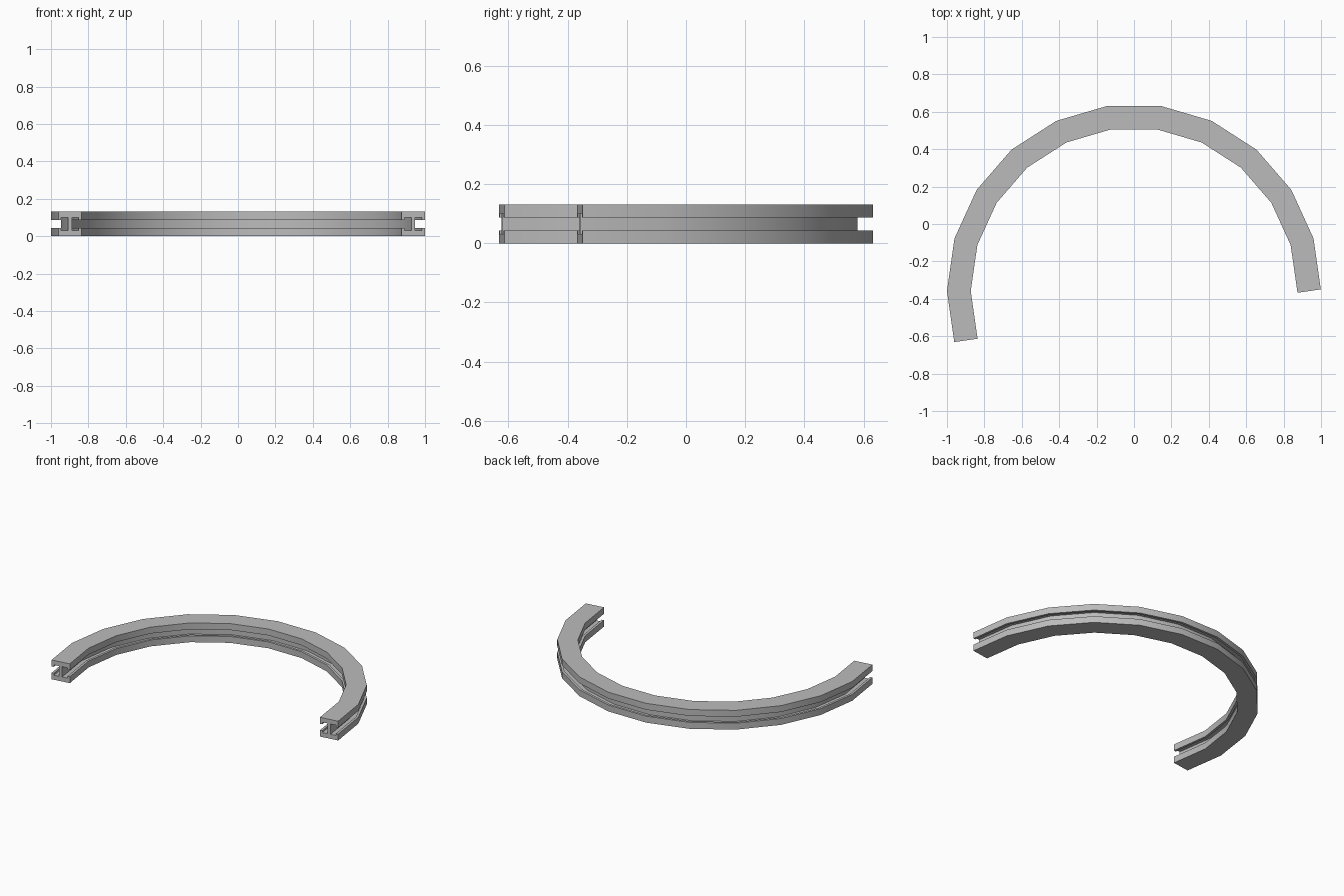
import bpy, bmesh, math
from mathutils import Vector

cube = bpy.data.objects.get("Cube")
if cube:
    bpy.data.objects.remove(cube, do_unlink=True)

# Grey metal
metal = bpy.data.materials.new("grey_metal")
metal.use_nodes = True
COLOUR = (0.5, 0.5, 0.5, 1)
metal.diffuse_color = COLOUR
metal.node_tree.nodes["Principled BSDF"].inputs["Base Color"].default_value = COLOUR

# Slotted rail section: (radial offset, height offset), mirrored from one quarter
HALF_W, HALF_H = 0.063, 0.0655
LIP, WEB, OPENING, CAVITY = 0.047, 0.01, 0.022, 0.035
quarter = [(HALF_W, HALF_H), (HALF_W, OPENING), (LIP, OPENING),
           (LIP, CAVITY), (WEB, CAVITY)]
right = quarter + [(u, -v) for u, v in reversed(quarter)]
section = right + [(-u, -v) for u, v in right]

# Bent path: regular polygon arc, one extra segment on the right-hand side
SIDES, RADIUS, CENTRE_Y = 22, 0.9365, -0.3585
step = 2 * math.pi / SIDES
SEGMENTS = 12
angles = [i * step for i in range(SEGMENTS + 1)]

bm = bmesh.new()
rings = []
for i, a in enumerate(angles):
    centre = Vector((RADIUS * math.cos(a), CENTRE_Y + RADIUS * math.sin(a), HALF_H))
    # Mitred at the joints, cut square at both ends
    tilt = step / 2 if i == 0 else -step / 2 if i == SEGMENTS else 0
    stretch = 1 if tilt else 1 / math.cos(step / 2)
    out = Vector((math.cos(a + tilt), math.sin(a + tilt), 0)) * stretch
    rings.append([bm.verts.new(centre + out * u + Vector((0, 0, v)))
                  for u, v in section])

# Walls between rings, and the two end caps
count = len(section)
for near, far in zip(rings, rings[1:]):
    for j in range(count):
        k = (j + 1) % count
        bm.faces.new((near[j], near[k], far[k], far[j]))
bm.faces.new(rings[0])
bm.faces.new(rings[-1])
bmesh.ops.recalc_face_normals(bm, faces=bm.faces)

mesh = bpy.data.meshes.new("curved_rail")
bm.to_mesh(mesh)
bm.free()
mesh.materials.append(metal)
rail = bpy.data.objects.new("curved_rail", mesh)
bpy.context.collection.objects.link(rail)

# Smooth along the bend, sharp along the section edges
bpy.ops.object.select_all(action="DESELECT")
rail.select_set(True)
bpy.context.view_layer.objects.active = rail
bpy.ops.object.shade_smooth_by_angle(angle=math.radians(30))
